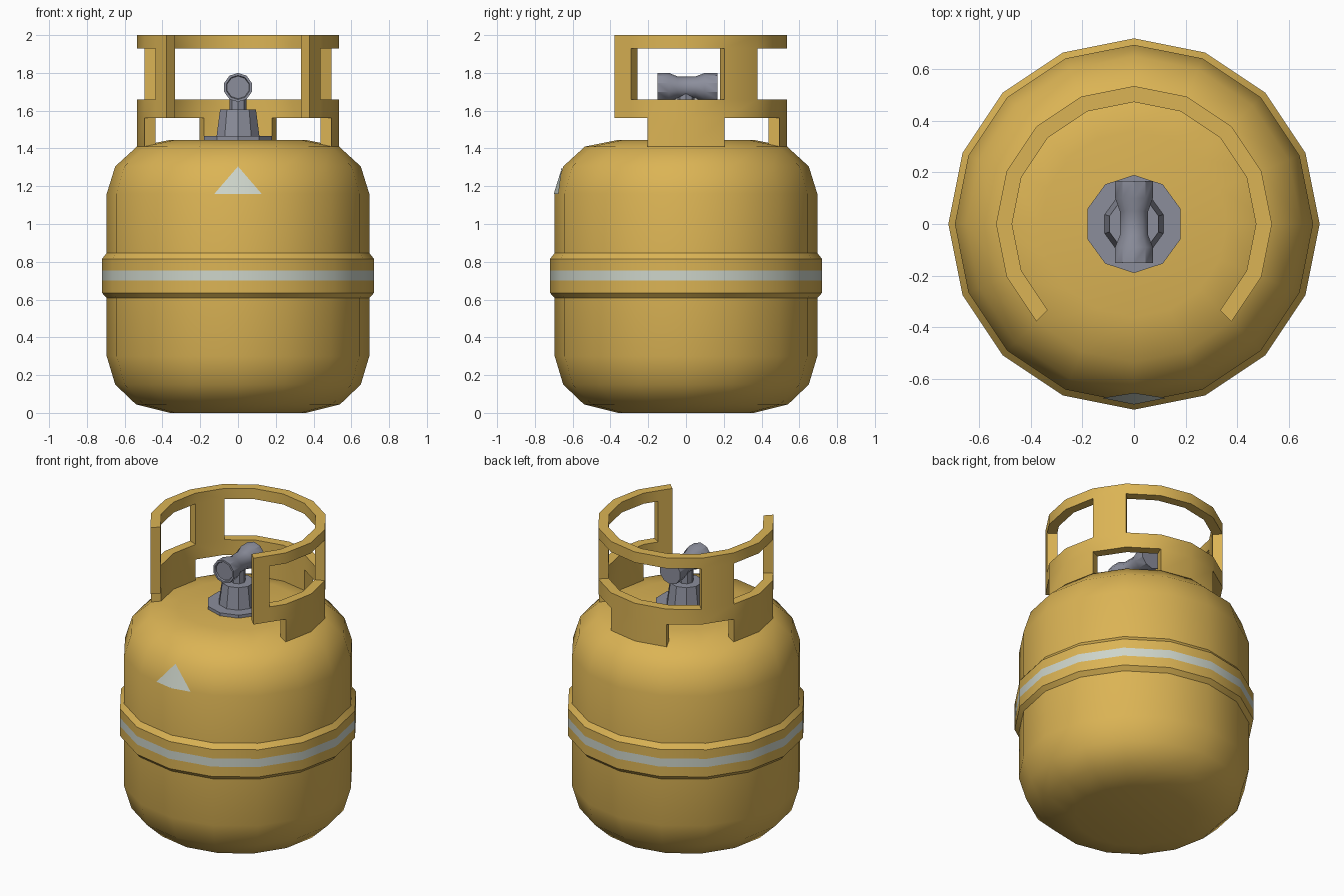
import bpy, bmesh, math
from mathutils import Vector, Matrix

cube = bpy.data.objects.get("Cube")
if cube:
    bpy.data.objects.remove(cube, do_unlink=True)


def material(name, rgb):
    m = bpy.data.materials.new(name)
    m.use_nodes = True
    m.diffuse_color = (*rgb, 1)
    m.node_tree.nodes["Principled BSDF"].inputs["Base Color"].default_value = (*rgb, 1)
    return m


yellow = material("golden yellow paint", (0.71, 0.455, 0.09))
pale = material("pale grey marking", (0.61, 0.66, 0.59))
metal = material("blue grey metal", (0.26, 0.27, 0.33))


def finish(name, bm, mats, angle=35):
    bmesh.ops.recalc_face_normals(bm, faces=bm.faces[:])
    mesh = bpy.data.meshes.new(name)
    bm.to_mesh(mesh)
    bm.free()
    for m in mats:
        mesh.materials.append(m)
    ob = bpy.data.objects.new(name, mesh)
    bpy.context.collection.objects.link(ob)
    bpy.ops.object.select_all(action='DESELECT')
    ob.select_set(True)
    bpy.context.view_layer.objects.active = ob
    bpy.ops.object.shade_smooth_by_angle(angle=math.radians(angle))
    return ob


def lathe(name, profile, sides, mats, turn=0.0, matrix=None, mark=None):
    """Spin (radius, height) points around z and cap both ends."""
    bm = bmesh.new()
    rings = []
    for r, z in profile:
        angles = [turn + math.tau * i / sides for i in range(sides)]
        rings.append([bm.verts.new((r * math.cos(a), r * math.sin(a), z)) for a in angles])
    for k, (low, high) in enumerate(zip(rings, rings[1:])):
        for i in range(sides):
            j = (i + 1) % sides
            face = bm.faces.new((low[i], low[j], high[j], high[i]))
            face.material_index = int(k == mark)
    bm.faces.new(rings[0][::-1])
    bm.faces.new(rings[-1])
    if matrix:
        bm.transform(matrix)
    return finish(name, bm, mats)


# Tank with rounded shoulders
lathe("tank", [(0.36, 0), (0.54, 0.045), (0.65, 0.15), (0.695, 0.3),
               (0.695, 1.16), (0.65, 1.305), (0.535, 1.41), (0.36, 1.445)],
      16, [yellow])

# Raised belt, its middle strip painted
lathe("belt", [(0.69, 0.603), (0.72, 0.635), (0.72, 0.7), (0.72, 0.755),
               (0.72, 0.815), (0.69, 0.853)], 16, [yellow, pale], mark=2)

# Triangle marking, folded over the front ridge of the tank
bm = bmesh.new()
top, mid, left, right = [bm.verts.new(p) for p in (
    (0, -0.655, 1.305), (0, -0.7, 1.16), (0.125, -0.675, 1.16), (-0.125, -0.675, 1.16))]
bm.faces.new((mid, left, top))
bm.faces.new((right, mid, top))
plate = finish("triangle_marking", bm, [pale])
if plate.data.polygons[0].normal.y > 0:
    plate.data.flip_normals()

# Open collar: a grid of steps around and levels up, with windows left out
STEP = math.tau / 16
steps = [-2, -1.5] + list(range(-1, 10)) + [9.5, 10]
levels = [1.41, 1.56, 1.66, 1.93, 2.0]


def filled(i, k):
    if not (0 <= i < len(steps) - 1 and 0 <= k < len(levels) - 1):
        return False
    from_back = abs((steps[i] + steps[i + 1]) / 2 - 4)
    if k == 0:                                  # feet
        return from_back < 1 or 3 < from_back < 5
    if k == 2:                                  # posts
        return 2 < from_back < 3 or from_back > 5.5
    return True                                 # rings


bm = bmesh.new()
verts = {}


def corner(i, k, outer):
    key = (i, k, outer)
    if key not in verts:
        r = 0.535 if outer else 0.473
        ends = [Vector((r * math.cos(n * STEP), r * math.sin(n * STEP), levels[k]))
                for n in (math.floor(steps[i]), math.ceil(steps[i]))]
        verts[key] = bm.verts.new((ends[0] + ends[1]) / 2)
    return verts[key]


for i in range(len(steps) - 1):
    for k in range(len(levels) - 1):
        if not filled(i, k):
            continue
        for o in (True, False):
            bm.faces.new([corner(i + a, k + b, o) for a, b in ((0, 0), (1, 0), (1, 1), (0, 1))])
        for d in (0, 1):
            if not filled(i + 2 * d - 1, k):
                bm.faces.new([corner(i + d, k + b, o) for b, o in
                              ((0, True), (1, True), (1, False), (0, False))])
            if not filled(i, k + 2 * d - 1):
                bm.faces.new([corner(i + a, k + d, o) for a, o in
                              ((0, True), (1, True), (1, False), (0, False))])
finish("collar", bm, [yellow])

# Valve: flange, tapered neck, stem and waisted cross barrel
quarter = math.pi / 2
lathe("valve_flange", [(0.19, 1.43), (0.19, 1.465)], 10, [metal], quarter)
lathe("valve_neck", [(0.12, 1.46), (0.1, 1.605)], 10, [metal], quarter)
lathe("valve_stem", [(0.045, 1.6), (0.045, 1.69)], 8, [metal], quarter)
along_y = Matrix.Translation((0, 0, 1.723)) @ Matrix.Rotation(-quarter, 4, 'X')
lathe("valve_barrel", [(0.06, -0.142), (0.064, -0.152), (0.077, -0.152), (0.077, -0.09),
                       (0.058, -0.045), (0.058, 0.05), (0.077, 0.1), (0.077, 0.167)],
      10, [metal], quarter, along_y)
